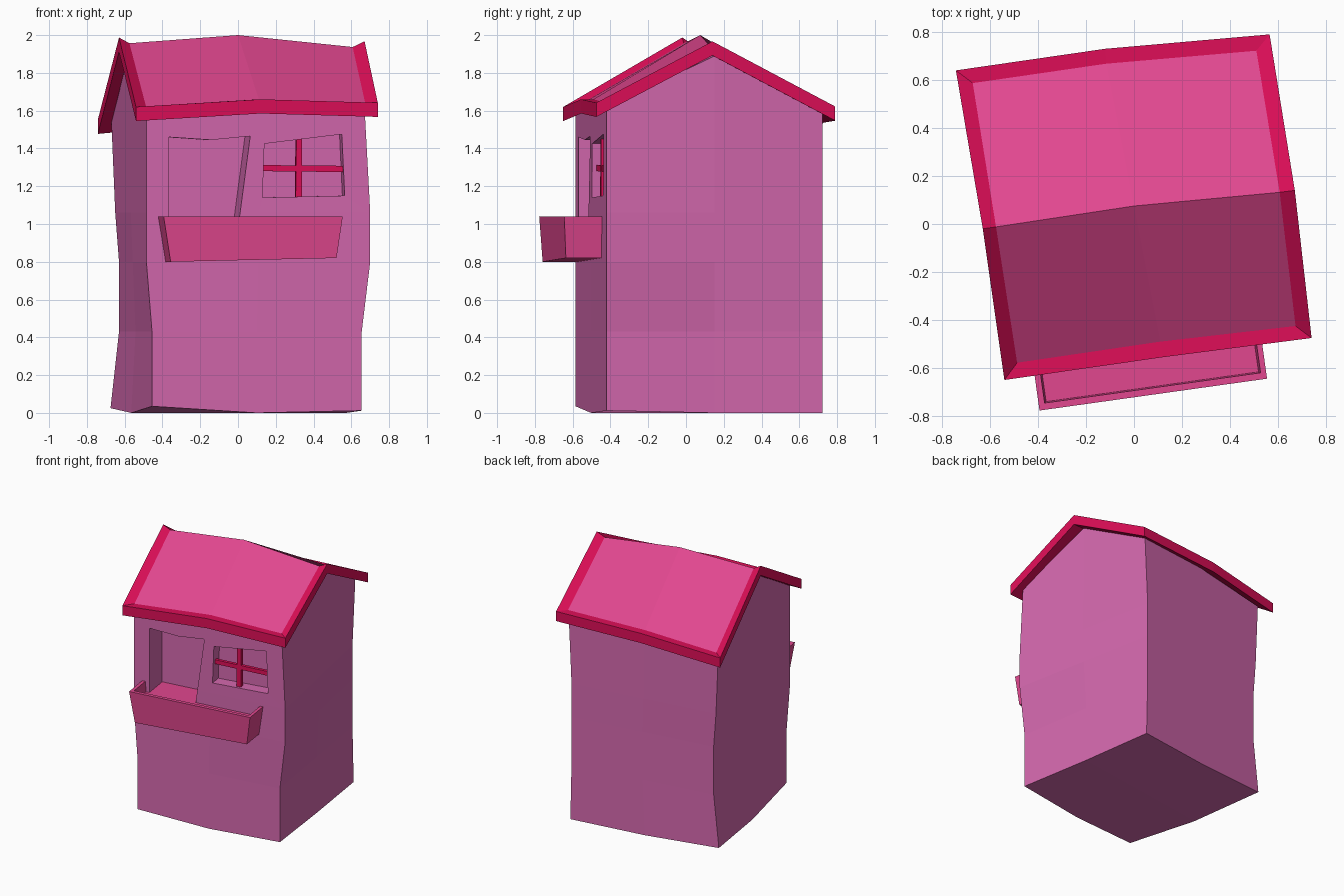
import bpy, bmesh
from mathutils import Vector

if "Cube" in bpy.data.objects:
    bpy.data.objects.remove(bpy.data.objects["Cube"])


def srgb(r, g, b):
    return tuple(((c / 255 + 0.055) / 1.055) ** 2.4 for c in (r, g, b)) + (1,)


def material(name, rgb):
    m = bpy.data.materials.new(name)
    m.diffuse_color = srgb(*rgb)
    m.use_nodes = True
    m.node_tree.nodes["Principled BSDF"].inputs["Base Color"].default_value = m.diffuse_color
    return m


WALL = material("orchid wall", (212, 104, 174))
PINK = material("roof pink", (225, 71, 143))
TRIM = material("crimson trim", (222, 14, 88))


def make(name, verts, faces, mats, pick=None):
    bm = bmesh.new()
    vs = [bm.verts.new(v) for v in verts]
    for i, f in enumerate(faces):
        face = bm.faces.new([vs[k] for k in f])
        face.material_index = pick(i) if pick else 0
    bmesh.ops.recalc_face_normals(bm, faces=bm.faces)
    me = bpy.data.meshes.new(name)
    bm.to_mesh(me)
    bm.free()
    for m in mats:
        me.materials.append(m)
    ob = bpy.data.objects.new(name, me)
    bpy.context.collection.objects.link(ob)
    return ob


def loft(name, rings, mat, caps=None):
    """Skin equal rings; caps lists index tuples closing each end."""
    n = len(rings[0])
    caps = caps or [tuple(range(n))]
    faces = []
    for r in range(len(rings) - 1):
        for i in range(n):
            j = (i + 1) % n
            faces.append((r * n + i, r * n + j, (r + 1) * n + j, (r + 1) * n + i))
    for base in (0, (len(rings) - 1) * n):
        faces += [tuple(base + k for k in c) for c in caps]
    return make(name, [p for ring in rings for p in ring], faces, [mat])


def on_front(a, v, z):
    """Point on the turned front wall, v units inward."""
    return Vector((a - 0.14 * v, -0.585 + 0.14 * (a + 0.485) + 0.99 * v, z))


def front_block(name, quad, v0, v1, mat):
    return loft(name, [[on_front(a, v, z) for a, z in quad] for v in (v0, v1)], mat)


# crooked walls: corner x positions front-left, front-right, back-right, back-left per level
levels = [(0.0, -.455, .655, .49, -.675), (.43, -.455, .655, .48, -.63),
          (.80, -.485, .70, .48, -.63), (1.06, -.485, .70, .48, -.65),
          (1.6, -.485, .67, .505, -.67)]
corner_y = (-.585, -.42, .722, .56)
bottom_z = (.035, 0, .012, 0, 0, 0, .025, 0)
top_z = (1.60, 1.635, 1.615, 1.89, 1.60, 1.59, 1.535, 1.91)
rings = []
for k, (z, *xs) in enumerate(levels):
    c = [Vector((x, y, z)) for x, y in zip(xs, corner_y)]
    ring = []
    for i in range(4):
        ring += [c[i], (c[i] + c[(i + 1) % 4]) / 2]
    for i, p in enumerate(ring):
        if k == 0:
            p.z = bottom_z[i]
        elif k == len(levels) - 1:
            p.z = top_z[i]
    rings.append(ring)
walls = loft("walls", rings, WALL, [(0, 1, 2, 3, 7), (3, 4, 5, 6, 7)])

# window recesses cut into the front
recesses = [([(-.365, .90), (-.01, .90), (.065, 1.465), (-.14, 1.445), (-.365, 1.46)], .20),
            ([(.13, 1.14), (.565, 1.15), (.55, 1.475), (.14, 1.425)], .09)]
for quad, depth in recesses:
    cutter = front_block("recess_cutter", quad, -.1, depth, WALL)
    cutter.hide_render = True
    mod = walls.modifiers.new("recess", "BOOLEAN")
    mod.operation, mod.solver, mod.object = "DIFFERENCE", "EXACT", cutter
    bpy.context.view_layer.objects.active = walls
    bpy.ops.object.modifier_apply(modifier=mod.name)
    bpy.data.objects.remove(cutter)

# window cross bars
front_block("window_bar_upright", [(.308, 1.13), (.342, 1.13), (.342, 1.46), (.312, 1.455)], .02, .055, TRIM)
front_block("window_bar_level", [(.125, 1.28), (.565, 1.275), (.565, 1.308), (.125, 1.312)], .025, .05, TRIM)


# hollow flared planter box
def planter_ring(a0, a1, v0, v1, z0, z1):
    return [on_front(a0, v0, z0), on_front(a1, v0, z1), on_front(a1, v1, z1), on_front(a0, v1, z0)]


loft("planter_box", [planter_ring(-.383, .495, -.19, .215, .80, .82),
                     planter_ring(-.422, .526, -.203, .215, 1.04, 1.04),
                     planter_ring(-.397, .503, -.175, .207, 1.04, 1.04),
                     planter_ring(-.39, .495, -.17, .207, .96, .96)], PINK)

# roof: perimeter runs front-left, front-mid, front-right, ridge-right, back-right, back-mid, back-left, ridge-left
outer = [(-.54, -.65, 1.62), (.12, -.555, 1.66), (.74, -.475, 1.642), (.67, .14, 1.967),
         (.565, .79, 1.622), (-.12, .73, 1.612), (-.742, .64, 1.552), (-.63, -.02, 1.987)]
inner = [(-.487, -.578, 1.622), (.11, -.49, 1.66), (.673, -.425, 1.642), (.607, .132, 1.937),
         (.51, .722, 1.622), (-.115, .668, 1.612), (-.672, .587, 1.555), (-.575, -.012, 1.957)]
under = [(x, y, z - .075) for x, y, z in outer]
verts = outer + inner + under + [(0, .075, 2.0), (0, .075, 1.92)]


def slopes(o, mid):
    return [(o, o + 1, mid, o + 7), (o + 1, o + 2, o + 3, mid),
            (mid, o + 3, o + 4, o + 5), (o + 7, mid, o + 5, o + 6)]


faces = slopes(8, 24) + slopes(16, 25)
for i in range(8):
    j = (i + 1) % 8
    faces += [(i, j, 8 + j, 8 + i), (i, j, 16 + j, 16 + i)]
make("roof", verts, faces, [PINK, TRIM], lambda i: 0 if i < 4 else 1)
